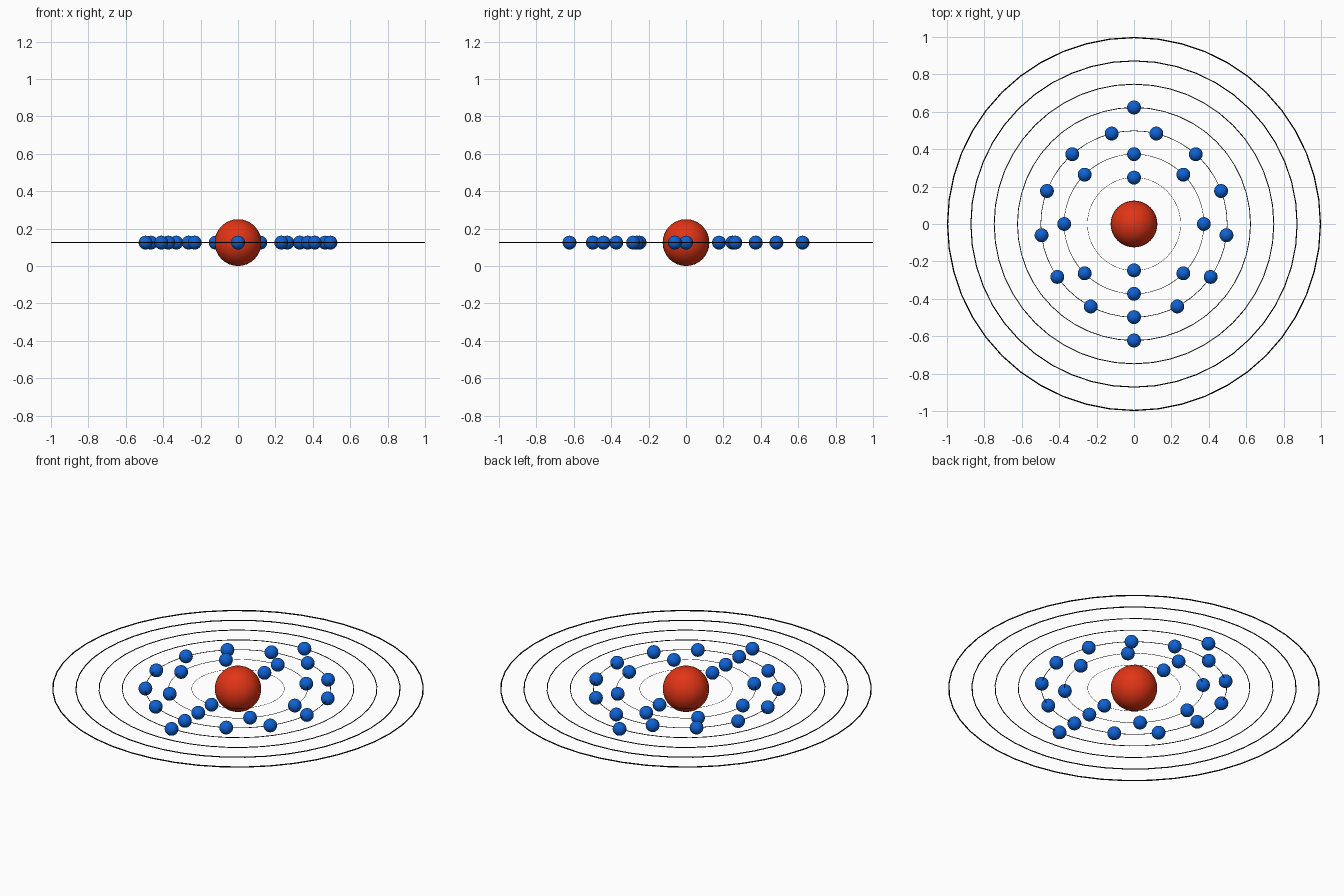
import bpy
from math import cos, sin, tau, radians

if "Cube" in bpy.data.objects:
    bpy.data.objects.remove(bpy.data.objects["Cube"])

Z = 0.125          # height of the orbital plane
STEP = 0.125       # spacing between orbits


def material(name, rgb):
    m = bpy.data.materials.new(name)
    m.diffuse_color = (*rgb, 1)
    m.use_nodes = True
    m.node_tree.nodes["Principled BSDF"].inputs["Base Color"].default_value = m.diffuse_color
    return m


red = material("red", (0.75, 0.035, 0.008))
blue = material("blue", (0.005, 0.12, 0.65))
black = material("black", (0.0, 0.0, 0.0))


def finish(name, mat):
    ob = bpy.context.object
    ob.name = name
    ob.data.materials.append(mat)
    bpy.ops.object.shade_smooth()
    return ob


def ball(name, loc, radius, mat):
    bpy.ops.mesh.primitive_uv_sphere_add(segments=32, ring_count=16,
                                         radius=radius, location=loc)
    return finish(name, mat)


# Nucleus
ball("nucleus", (0, 0, Z), 0.125, red)

# Seven thin orbit rings, thickness growing with radius
for i in range(7):
    r = STEP * (i + 2)
    tube = 0.0033 * r
    bpy.ops.mesh.primitive_torus_add(major_segments=48, minor_segments=12,
                                     major_radius=r - tube, minor_radius=tube,
                                     location=(0, 0, Z))
    finish(f"orbit_ring_{i + 1}", black)

# Electrons, evenly spread on the inner four orbits from the front (-y)
for i, count in enumerate((2, 8, 13, 2)):
    r = STEP * (i + 2) - 0.002
    for k in range(count):
        a = radians(-90) + tau * k / count
        ball(f"electron_{i + 1}_{k + 1}", (r * cos(a), r * sin(a), Z), 0.037, blue)
